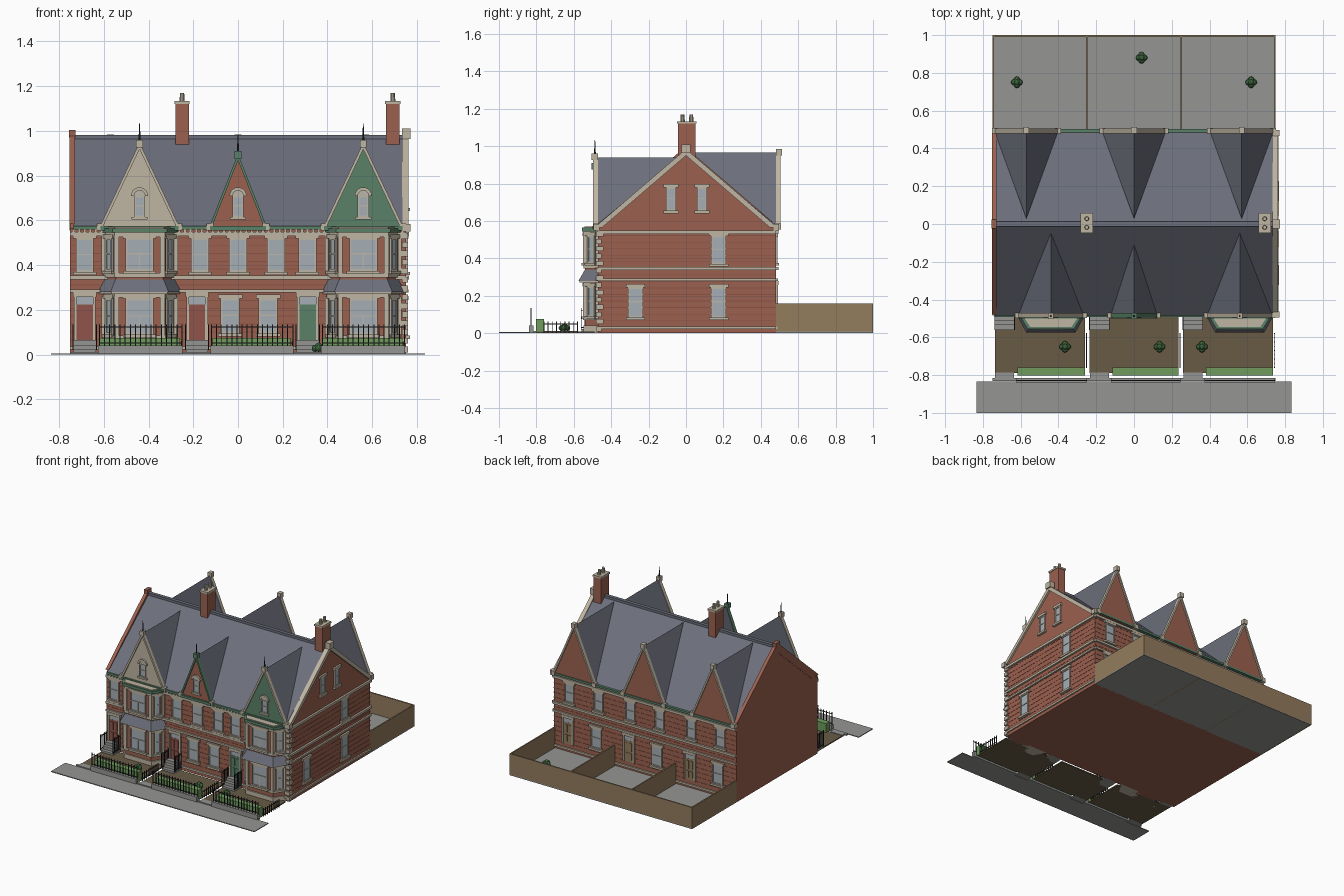
import bpy, bmesh, math
from mathutils import Vector, Matrix

if "Cube" in bpy.data.objects:
    bpy.data.objects.remove(bpy.data.objects["Cube"])

COL = dict(brick=(.33, .12, .08), course=(.25, .085, .06), slate=(.15, .16, .2), stone=(.52, .46, .36),
           green=(.1, .22, .14), hedge=(.16, .33, .11), bush=(.05, .14, .05), soil=(.14, .105, .06),
           fence=(.29, .2, .11), glass=(.38, .43, .46), iron=(.025, .025, .03), paving=(.3, .3, .29),
           door=(.28, .09, .07), sash=(.5, .47, .4))
parts = {}


def part(name, col):
    return parts.setdefault(name, (bmesh.new(), col))[0]


# A frame maps (u along wall, d outward, z) to the world
class Frame:
    def __init__(s, x, y, deg):
        a = math.radians(deg)
        s.o, s.u, s.d = Vector((x, y, 0)), Vector((math.cos(a), math.sin(a), 0)), Vector((math.sin(a), -math.cos(a), 0))

    def __call__(s, u, d, z):
        return s.o + s.u * u + s.d * d + Vector((0, 0, z))


FRONT, RIGHT, BACK = Frame(0, -.47, 0), Frame(.75, 0, 90), Frame(0, .48, 180)
LEFT = Frame(-.75, 0, -90)
WORLD = Frame(0, 0, 0)


def loft(name, col, ring_a, ring_b):
    bm = part(name, col)
    a, b = [bm.verts.new(p) for p in ring_a], [bm.verts.new(p) for p in ring_b]
    bm.faces.new(a)
    bm.faces.new(b[::-1])
    for i in range(len(a)):
        j = (i + 1) % len(a)
        bm.faces.new((a[i], b[i], b[j], a[j]))


def prism(name, col, F, pts, d0, d1):
    loft(name, col, [F(u, d0, z) for u, z in pts], [F(u, d1, z) for u, z in pts])


def fbox(name, col, F, u0, u1, d0, d1, z0, z1):
    prism(name, col, F, [(u0, z0), (u1, z0), (u1, z1), (u0, z1)], d0, d1)


def box(name, col, x0, x1, y0, y1, z0, z1):
    fbox(name, col, WORLD, x0, x1, -y0, -y1, z0, z1)


def chevron(name, col, F, c, w, z0, z1, t, d0, d1):
    s = t * w / (z1 - z0)
    prism(name, col, F, [(c - w, z0), (c, z1), (c + w, z0), (c + w - s, z0), (c, z1 - t), (c - w + s, z0)], d0, d1)


def window(F, u, z0, w, h, lintel=True):
    a, b, z1 = u - w / 2, u + w / 2, z0 + h
    fbox('window_glass', 'glass', F, a, b, -.005, .004, z0, z1)
    for p, q, r, s in ((a, a + .008, z0, z1), (b - .008, b, z0, z1), (a, b, z0, z0 + .008),
                       (a, b, z1 - .008, z1), (a, b, z0 + h * .5, z0 + h * .5 + .006)):
        fbox('window_sashes', 'sash', F, p, q, -.005, .009, r, s)
    if lintel:
        fbox('window_lintels', 'stone', F, a - .012, b + .012, -.005, .013, z1, z1 + .018)
        fbox('window_sills', 'stone', F, a - .012, b + .012, -.005, .018, z0 - .014, z0)


def door(F, u, col, name):
    fbox(name, col, F, u - .036, u + .036, -.005, .006, .065, .225)
    for s in (-1, 1):
        for z0, z1 in ((.085, .135), (.15, .21)):
            fbox(name, col, F, u + s * .016 - .011, u + s * .016 + .011, 0, .01, z0, z1)
        fbox('door_frames', 'stone', F, u + s * .042 - .006, u + s * .042 + .006, -.005, .012, .065, .26)
    fbox('door_transoms', 'glass', F, u - .036, u + .036, -.005, .005, .225, .258)
    fbox('door_lintels', 'stone', F, u - .052, u + .052, -.005, .015, .258, .278)


def bands(F, a, b):
    for z, t, d in ((.285, .013, .012), (.345, .016, .014), (.54, .018, .014), (.03, .014, .01)):
        fbox('stone_bands', 'stone', F, a, b, -.005, d, z - t / 2, z + t / 2)
    for i in range(14):
        z = .065 + i * .035
        fbox('brick_courses', 'course', F, a, b, -.005, .0015, z, z + .004)


# Main body, roof slopes, ridge and end parapets
body = [(-.47, 0), (.48, 0), (.48, .565), (.005, .955), (-.47, .565)]
prism('house_walls', 'brick', RIGHT, body, -1.5, 0)
chevron('main_roof', 'slate', RIGHT, 0, .49, .57, .975, .03, -1.485, -.015)
box('ridge_cap', 'slate', -.735, .735, -.013, .013, .962, .982)
chevron('left_parapet', 'brick', LEFT, 0, .48, .585, 1.0, .07, -.022, .003)
box('left_parapet_cap', 'brick', -.755, -.727, -.025, .025, .97, 1.005)
chevron('right_coping', 'stone', RIGHT, 0, .49, .565, .985, .035, -.018, .013)
box('right_apex_stone', 'stone', .733, .772, -.025, .025, .965, 1.01)
for y in (-.48, .48):
    box('right_kneelers', 'stone', .733, .77, y - .015, y + .018, .55, .585)
for F, a, b in ((FRONT, -.75, .75), (RIGHT, -.47, .48), (BACK, -.75, .75)):
    bands(F, a, b)
for i in range(14):
    w = .03 if i % 2 else .018
    box('corner_quoins', 'stone', .75 - w, .76, -.48, -.47 + w, .01 + i * .039, .036 + i * .039)

# Eaves, gutters and dentils
for F in (FRONT, BACK):
    fbox('eaves_gutter', 'green' if F is FRONT else 'slate', F, -.735, .735, -.005, .022, .56, .575)
for i in range(60):
    x = -.735 + i * .0249
    fbox('dentils', 'stone', FRONT, x - .006, x + .006, 0, .019, .548, .56)


# Cross gables: slate cheeks, wall, coping, apex block and finial
def gable(F, c, w, z1, wall, trim, n, finial, skirt):
    z0, back = .57, -(.48 - (.98 - z1) / .8265 - .01)
    bm = part(n + '_gable_roof', 'slate')
    v = [bm.verts.new(p) for p in (F(c - w, .01, z0), F(c + w, .01, z0), F(c, .01, z1), F(c, back, z1))]
    for f in ((0, 1, 2), (0, 2, 3), (1, 3, 2), (0, 3, 1)):
        bm.faces.new([v[i] for i in f])
    prism(n + '_gable_wall', wall, F, [(c - w + .006, z0 - .01), (c + w - .006, z0 - .01), (c, z1 - .012)], -.005, .016)
    chevron(n + '_gable_coping', trim, F, c, w + .004, z0, z1 + .008, .03, .0, .026)
    fbox(n + '_gable_apex', trim, F, c - .015, c + .015, .0, .034, z1 - .015, z1 + .02)
    for s in (-1, 1):
        fbox(n + '_gable_kneelers', 'stone', F, c + s * w - .015, c + s * w + .015, 0, .028, z0 - .015, z0 + .017)
    if skirt:
        fbox(n + '_gable_skirt', 'green', F, c - w, c + w, 0, .03, .556, .574)
    if finial:
        bmesh.ops.create_cone(part(n + '_finial', 'iron'), cap_ends=True, segments=8, radius1=.005, radius2=.0015,
                              depth=.075, matrix=Matrix.Translation(F(c, .017, z1 + .055)))


def attic_window(F, c):
    window(F, c, .615, .05, .095, False)
    arc = [math.pi * i / 10 for i in range(11)]
    pts = [(c + .038 * math.cos(a), .71 + .038 * math.sin(a)) for a in arc]
    pts += [(c + .024 * math.cos(a), .71 + .024 * math.sin(a)) for a in arc[::-1]]
    prism('attic_hoods', 'stone', F, pts, -.003, .012)
    prism('attic_fanlights', 'sash', F, [(c + .025 * math.cos(a), .71 + .025 * math.sin(a)) for a in arc], -.003, .005)
    fbox('attic_sills', 'stone', F, c - .036, c + .036, -.003, .012, .603, .615)


for c, w, z, wall, trim, n in ((-.44, .175, .94, 'stone', 'stone', 'left'), (0, .125, .89, 'brick', 'green', 'middle'),
                               (.56, .175, .94, 'green', 'stone', 'right')):
    gable(FRONT, c, w, z, wall, trim, n, True, True)
    attic_window(Frame(0, -.486, 0), c)
for c in (-.57, 0, .57):
    gable(BACK, c, .168, .965, 'brick', 'stone', 'rear', False, False)


# Two-storey canted bays
def bay_ring(c, w, f, d, z):
    return [Vector((c + x, -.46 - (y + .01 if y else 0), z)) for x, y in ((-w, 0), (-f, d), (f, d), (w, 0))]


def bay_slab(name, col, c, w, f, d, z0, z1):
    loft(name, col, bay_ring(c, w, f, d, z0), bay_ring(c, w, f, d, z1))


for c in (-.44, .56):
    bay_slab('bay_walls', 'brick', c, .16, .105, .07, 0, .55)
    for z0, z1, e in ((.0, .04, .008), (.07, .085, .01), (.255, .275, .008), (.345, .365, .008), (.525, .545, .008)):
        bay_slab('bay_bands', 'stone', c, .16 + e, .105 + e, .07 + e, z0, z1)
    loft('bay_canopy', 'slate', bay_ring(c, .192, .13, .105, .28), bay_ring(c, .162, .107, .072, .337))
    bay_slab('bay_canopy_edge', 'stone', c, .187, .125, .1, .272, .281)
    bay_slab('bay_cornice', 'green', c, .18, .122, .087, .545, .565)
    bay_slab('bay_flat_roof', 'stone', c, .165, .11, .074, .56, .57)
    bf = Frame(c, -.54, 0)
    deg = math.degrees(math.atan2(.07, .055))
    for z0, h in ((.09, .16), (.375, .145)):
        window(bf, 0, z0, .125, h)
        fbox('window_sashes', 'sash', bf, -.003, .003, 0, .008, z0, z0 + h / 2)
        for s in (-1, 1):
            window(Frame(c + s * .1325, -.505, s * deg), 0, z0, .045, h)
            box('bay_columns', 'stone', c + s * .103 - .011, c + s * .103 + .011, -.55, -.528, z0 - .01, z0 + h + .01)
            box('bay_columns', 'stone', c + s * .163 - .008, c + s * .163 + .008, -.485, -.465, z0 - .01, z0 + h + .01)

# Windows and doors in the flat walls
for x in (-.685, -.17, 0, .17, .31):
    window(FRONT, x, .37, .08, .15)
for x in (-.035, .135):
    window(FRONT, x, .095, .085, .155)
DOORS = ((-.685, 'door'), (-.183, 'door'), (.312, 'green'))
for x, col in DOORS:
    door(FRONT, x, col, 'green_front_door' if col == 'green' else 'red_front_door')
for y, z, h, w in ((-.27, .085, .16, .08), (.175, .085, .16, .08), (.175, .37, .15, .08), (-.08, .655, .125, .055), (.085, .655, .125, .055)):
    window(RIGHT, y, z, w, h)
for c in (-.5, 0, .5):
    for s in (-.12, .12):
        window(BACK, c + s, .375, .075, .14)
    window(BACK, c + .1, .095, .085, .15)
    door(BACK, c - .13, 'fence', 'back_doors')

# Chimneys with pots
for x in (-.25, .692):
    box('chimney_stacks', 'brick', x - .03, x + .03, -.042, .052, .92, 1.12)
    box('chimney_caps', 'stone', x - .034, x + .034, -.047, .057, 1.12, 1.133)
    for y in (-.018, .028):
        bmesh.ops.create_cone(part('chimney_pots', 'stone'), cap_ends=True, segments=10, radius1=.012, radius2=.01,
                              depth=.04, matrix=Matrix.Translation((x, y, 1.15)))

# Pavement, gardens, front wall, hedges, steps and railings
box('pavement', 'paving', -.835, .835, -1, -.835, 0, .006)


def railing(x0, y0, x1, y1, z0, z1, n):
    for i in range(n + 1):
        x, y = x0 + (x1 - x0) * i / n, y0 + (y1 - y0) * i / n
        box('railings', 'iron', x - .0022, x + .0022, y - .0022, y + .0022, z0, z1)
    for z in (z1 - .012, z0 + .01):
        box('railings', 'iron', x0 - .002, x1 + .002, y0 - .002, y1 + .002, z - .002, z + .002)


box('front_wall_base', 'paving', -.75, .75, -.832, -.814, 0, .012)
for (x, col), end, left in zip(DOORS, (-.26, .235, .735), (-.735, -.235, .26)):
    box('garden_soil', 'soil', left, end, -.79, -.49, 0, .008)
    box('gate_paths', 'paving', x - .05, x + .05, -.815, -.785, 0, .012)
    box('front_wall', 'paving', x + .06, end + .012, -.84, -.816, 0, .042)
    railing(x + .065, -.828, end + .01, -.828, .042, .135, 16)
    box('hedges', 'hedge', x + .068, end, -.803, -.76, .005, .075)
    for i in range(3):
        box('door_steps', 'paving', x - .05, x + .05, -.56 + i * .025, -.465, 0, .022 * (i + 1))
    for s in (-.052, .052):
        railing(x + s, -.56, x + s, -.48, .02, .135, 5)
    railing(end + .008, -.76, end + .008, -.58, 0, .062, 8)

# Back yard with fence and dividers
box('back_yard', 'paving', -.75, .75, .47, 1, 0, .008)
for x in (-.745, -.25, .25, .745):
    box('yard_fences', 'fence', x - .005, x + .005, .48, 1, 0, .16)
box('yard_fences', 'fence', -.75, .75, .99, 1, 0, .16)

# Shrubs
for x, y in ((-.365, -.65), (.135, -.65), (.36, -.65), (-.62, .75), (.04, .88), (.62, .75)):
    for dx, dy, dz in ((-.015, 0, 0), (.015, 0, 0), (0, -.015, 0), (0, .015, 0), (0, 0, .01)):
        bmesh.ops.create_icosphere(part('shrubs', 'bush'), subdivisions=2, radius=.016,
                                   matrix=Matrix.Translation((x + dx, y + dy, .028 + dz)))

# Turn every part into an object
mats = {}
for k, c in COL.items():
    mats[k] = bpy.data.materials.new(k)
    mats[k].diffuse_color = (*c, 1)
for name, (bm, col) in parts.items():
    bmesh.ops.recalc_face_normals(bm, faces=bm.faces)
    me = bpy.data.meshes.new(name)
    bm.to_mesh(me)
    bm.free()
    me.materials.append(mats[col])
    bpy.context.collection.objects.link(bpy.data.objects.new(name, me))

for m in bpy.data.materials:
    if m.users and not m.is_grease_pencil:
        m.use_nodes = True
        m.node_tree.nodes["Principled BSDF"].inputs["Base Color"].default_value = m.diffuse_color
